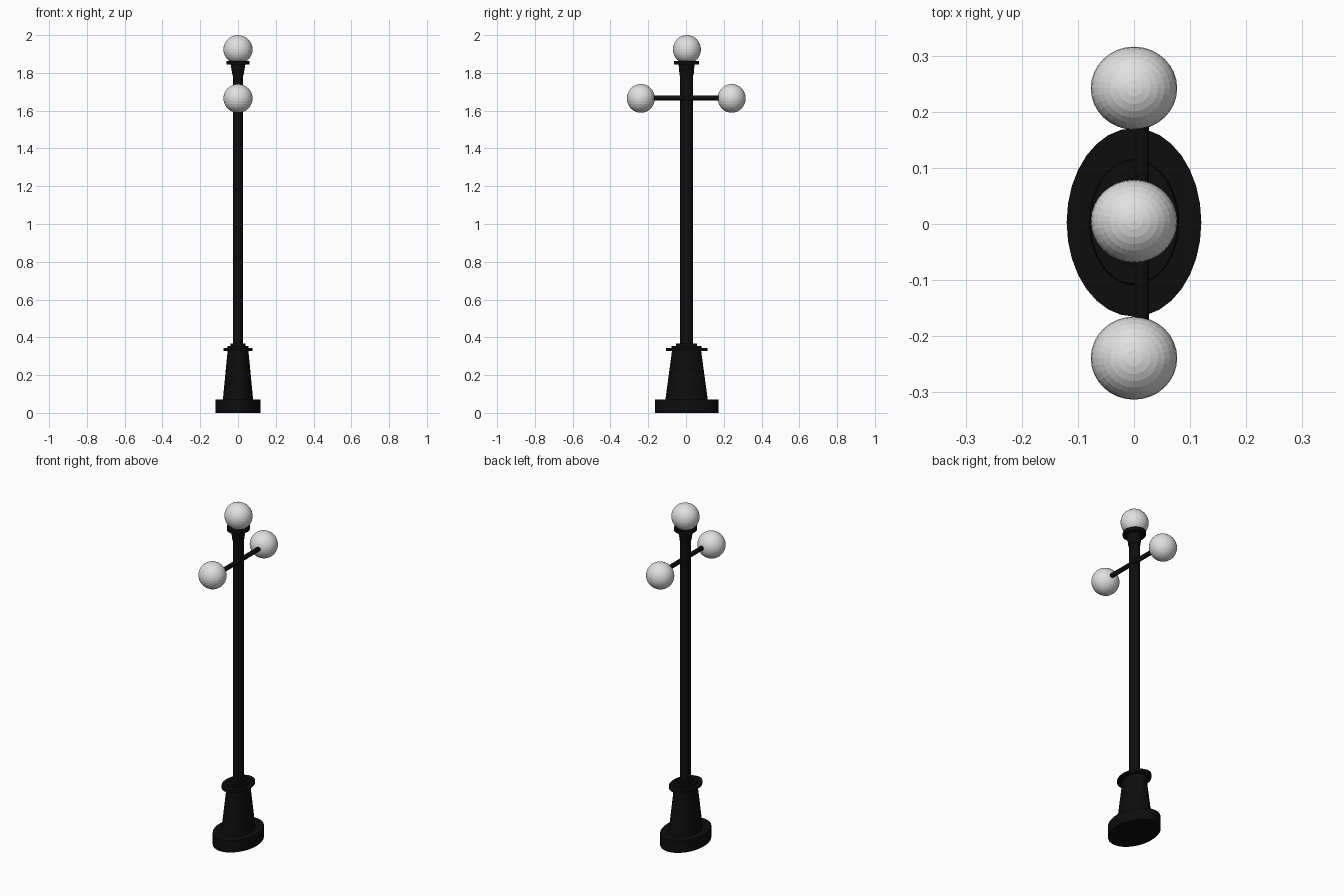
import bpy
import bmesh
from math import cos, sin, pi

cube = bpy.data.objects.get("Cube")
if cube:
    bpy.data.objects.remove(cube, do_unlink=True)

SIDES = 32
CENTRE_Y = 0.003


def make_material(name, value):
    mat = bpy.data.materials.new(name)
    mat.use_nodes = True
    colour = (value, value, value, 1)
    mat.diffuse_color = colour
    mat.node_tree.nodes["Principled BSDF"].inputs["Base Color"].default_value = colour
    return mat


iron = make_material("black iron", 0.004)
glass = make_material("frosted glass", 0.75)


def finish(name, bm, mat):
    bmesh.ops.recalc_face_normals(bm, faces=bm.faces)
    mesh = bpy.data.meshes.new(name)
    bm.to_mesh(mesh)
    bm.free()
    mesh.materials.append(mat)
    obj = bpy.data.objects.new(name, mesh)
    bpy.context.collection.objects.link(obj)
    return obj


def oval_column(name, profile):
    """Stack oval rings given as (x radius, y radius, height)."""
    bm = bmesh.new()
    rings = []
    for rx, ry, z in profile:
        rings.append([bm.verts.new((rx * cos(2 * pi * i / SIDES),
                                    CENTRE_Y + ry * sin(2 * pi * i / SIDES), z))
                      for i in range(SIDES)])
    for low, high in zip(rings, rings[1:]):
        for i in range(SIDES):
            j = (i + 1) % SIDES
            bm.faces.new((low[i], low[j], high[j], high[i]))
    bm.faces.new(rings[0])
    bm.faces.new(rings[-1])
    return finish(name, bm, iron)


def globe(name, y, z):
    bm = bmesh.new()
    bmesh.ops.create_uvsphere(bm, u_segments=SIDES, v_segments=SIDES // 2, radius=1)
    bmesh.ops.scale(bm, vec=(0.077, 0.074, 0.076), verts=bm.verts)
    bmesh.ops.translate(bm, vec=(0, y, z), verts=bm.verts)
    return finish(name, bm, glass)


# Foot, tapered pedestal and stepped collar
oval_column("foot", [(0.12, 0.168, 0), (0.12, 0.168, 0.07)])
oval_column("pedestal", [(0.08, 0.112, 0.07), (0.055, 0.077, 0.33)])
oval_column("collar", [(0.078, 0.11, 0.328), (0.078, 0.11, 0.343),
                       (0.056, 0.079, 0.343), (0.056, 0.079, 0.355),
                       (0.04, 0.056, 0.355), (0.04, 0.056, 0.367)])

# Pole and lamp holder
oval_column("pole", [(0.026, 0.035, 0.35), (0.026, 0.035, 1.8)])
oval_column("lamp_holder", [(0.029, 0.037, 1.785), (0.039, 0.042, 1.845),
                            (0.06, 0.066, 1.845), (0.06, 0.066, 1.864)])

# Cross arm, set slightly to one side of the pole axis
bpy.ops.mesh.primitive_cylinder_add(vertices=16, radius=0.013, depth=0.37,
                                    location=(0.014, CENTRE_Y, 1.667),
                                    rotation=(pi / 2, 0, 0))
arm = bpy.context.object
arm.name = "cross_arm"
arm.data.materials.append(iron)

# Glass globes
globe("top_globe", 0.005, 1.924)
globe("front_globe", -0.239, 1.665)
globe("back_globe", 0.242, 1.665)
